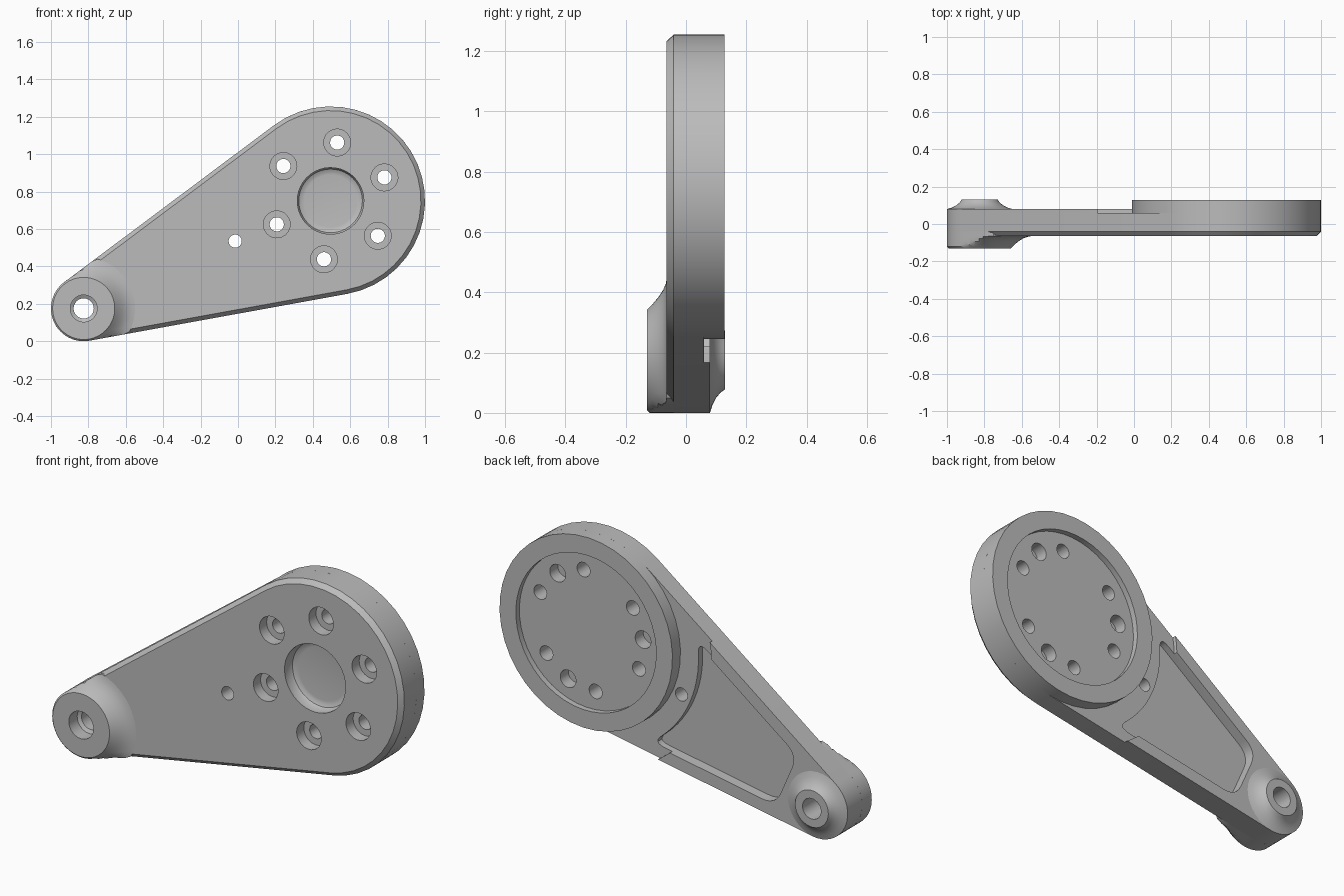
import bpy, bmesh
from math import sin, cos, asin, atan2, hypot, pi, radians

if "Cube" in bpy.data.objects:
    bpy.data.objects.remove(bpy.data.objects["Cube"])

# Main dimensions: two hubs joined by tangent lines
BIG, SMALL = (0.495, 0.75), (-0.825, 0.175)
R, r = 0.505, 0.175
FRONT, BACK = -0.065, 0.06
dx, dz = BIG[0] - SMALL[0], BIG[1] - SMALL[1]
L, AXIS = hypot(dx, dz), atan2(dz, dx)
TAPER = asin((R - r) / L)
START = AXIS - pi / 2 - TAPER

grey = bpy.data.materials.new("machined grey")
grey.use_nodes = True
grey.diffuse_color = (0.5, 0.5, 0.5, 1)
grey.node_tree.nodes["Principled BSDF"].inputs["Base Color"].default_value = (0.5, 0.5, 0.5, 1)


def polar(c, rad, a):
    return c[0] + rad * cos(a), c[1] + rad * sin(a)


def circle(c, rad, n):
    return [polar(c, rad, START + 2 * pi * i / n) for i in range(n)]


def arm_outline(inset=0.0):
    """Tangent hull around both hubs, moved inward by inset."""
    big, small = pi + 2 * TAPER, pi - 2 * TAPER
    pts = [polar(BIG, R - inset, START + big * i / 24) for i in range(25)]
    return pts + [polar(SMALL, r - inset, START + big + small * i / 16) for i in range(17)]


def loft(name, rings):
    """Closed solid through (outline, y) rings."""
    bm = bmesh.new()
    loops = [[bm.verts.new((x, y, z)) for x, z in pts] for pts, y in rings]
    for a, b in zip(loops, loops[1:]):
        for i in range(len(a)):
            j = (i + 1) % len(a)
            bm.faces.new((a[i], a[j], b[j], b[i]))
    bm.faces.new(loops[0])
    bm.faces.new(loops[-1])
    bmesh.ops.recalc_face_normals(bm, faces=bm.faces)
    me = bpy.data.meshes.new(name)
    bm.to_mesh(me)
    bm.free()
    me.materials.append(grey)
    ob = bpy.data.objects.new(name, me)
    bpy.context.collection.objects.link(ob)
    return ob


def lathe(name, c, profile, n=24):
    return loft(name, [(circle(c, rad, n), y) for rad, y in profile])


def cut(cutter, *targets):
    for ob in targets:
        mod = ob.modifiers.new("cut", 'BOOLEAN')
        mod.operation, mod.solver, mod.object = 'DIFFERENCE', 'EXACT', cutter
        bpy.context.view_layer.objects.active = ob
        bpy.ops.object.modifier_apply(modifier=mod.name)
    bpy.data.objects.remove(cutter)


# Arm plate with chamfered front edge, raised rim and rear disc
body = loft("arm_plate", [(arm_outline(0.022), FRONT), (arm_outline(), FRONT + 0.024),
                          (arm_outline(), BACK)])
rim = loft("rear_rim", [(arm_outline(), BACK), (arm_outline(), 0.08)])
disc = lathe("rear_disc", BIG, [(R, BACK), (R, 0.127)], 42)


# Front boss: concave flare limited to the arm outline
def flare_ring(rad, n=64):
    pts = []
    for i in range(n):
        a = 2 * pi * i / n
        edge = max(cos(a - pi / 2 - TAPER), cos(a + pi / 2 + TAPER))
        limit = r / max(edge, 0.2) if cos(a) > -sin(TAPER) else r
        pts.append(polar(SMALL, min(rad, limit), a + AXIS))
    return pts


front_boss = loft("front_boss", [(flare_ring(q), y) for q, y in (
    (0.166, -0.13), (0.175, -0.121), (0.187, -0.11), (0.207, -0.093),
    (0.232, -0.077), (0.258, -0.068), (0.275, -0.065), (0.275, -0.041))])

# Rear boss: smaller concave cone
rear_boss = lathe("rear_boss", SMALL, [(0.174, 0.08), (0.148, 0.088), (0.125, 0.1),
                                       (0.107, 0.115), (0.097, 0.13)], 40)

# Clearance step around the disc
cut(lathe("clearance_cutter", BIG, [(0.7, 0), (0.7, 0.2)], 64), rim)


# Weight-saving pocket with rounded corners, drawn along the arm axis
def local(t, s):
    return (SMALL[0] + t * cos(AXIS) - s * sin(AXIS), SMALL[1] + t * sin(AXIS) + s * cos(AXIS))


def corner(a, c, b, n=6):
    return [tuple(a[k] * (1 - u) ** 2 + 2 * c[k] * u * (1 - u) + b[k] * u * u for k in (0, 1))
            for u in (i / n for i in range(n + 1))]


def pocket_outline(inset=0.065, rad=0.61, near=0.2, fillet=0.08):
    reach = asin((L * sin(TAPER) + r - inset) / rad) - TAPER
    on_arc = lambda b: (L - rad * cos(b), rad * sin(b))
    half = lambda t: (r - inset + t * sin(TAPER)) / cos(TAPER)
    far, step = on_arc(reach), fillet * cos(TAPER)
    b0 = reach - fillet / rad
    upper = corner(on_arc(b0), far, (far[0] - step, half(far[0] - step)))
    upper += corner((near + step, half(near + step)), (near, half(near)),
                    (near, half(near) - fillet))
    arc = [on_arc(b0 * (i / 6 - 1)) for i in range(1, 12)]
    lower = [(t, -s) for t, s in reversed(upper)]
    return [local(t, s) for t, s in upper + lower + arc]


cut(loft("pocket_cutter", [(pocket_outline(), 0.025), (pocket_outline(), 0.2)]), body, rim)

# Pivot bore with front counterbore
cut(lathe("bore_cutter", SMALL, [(0.072, -0.3), (0.072, -0.06), (0.054, -0.05), (0.054, 0.3)], 28),
    front_boss, body, rim, rear_boss)

# Round recesses on both faces of the big hub
cut(lathe("front_recess_cutter", BIG, [(0.178, -0.2), (0.178, -0.025), (0.17, -0.01),
                                       (0.155, -0.002), (0.14, 0)], 40), body)
cut(lathe("rear_recess_cutter", BIG, [(0.41, 0.097), (0.41, 0.2)], 48), disc)

# Ring of counterbored bolt holes, and three blind pin holes from behind
for i in range(6):
    cut(lathe("bolt_cutter", polar(BIG, 0.314, AXIS + i * pi / 3),
              [(0.072, -0.2), (0.072, -0.005), (0.038, -0.005), (0.038, 0.2)]), body, disc)
for i in range(3):
    cut(lathe("pin_cutter", polar(BIG, 0.314, AXIS + radians(30 + 120 * i)),
              [(0.046, 0.03), (0.046, 0.2)]), body, disc)

# Small through hole beside the disc
cut(lathe("dowel_cutter", (-0.015, 0.535), [(0.035, -0.2), (0.035, 0.2)]), body)

# Smooth curved walls, crisp edges
bpy.ops.object.select_all(action='DESELECT')
for ob in (body, rim, disc, front_boss, rear_boss):
    ob.select_set(True)
bpy.context.view_layer.objects.active = body
bpy.ops.object.shade_smooth_by_angle(angle=radians(30))
